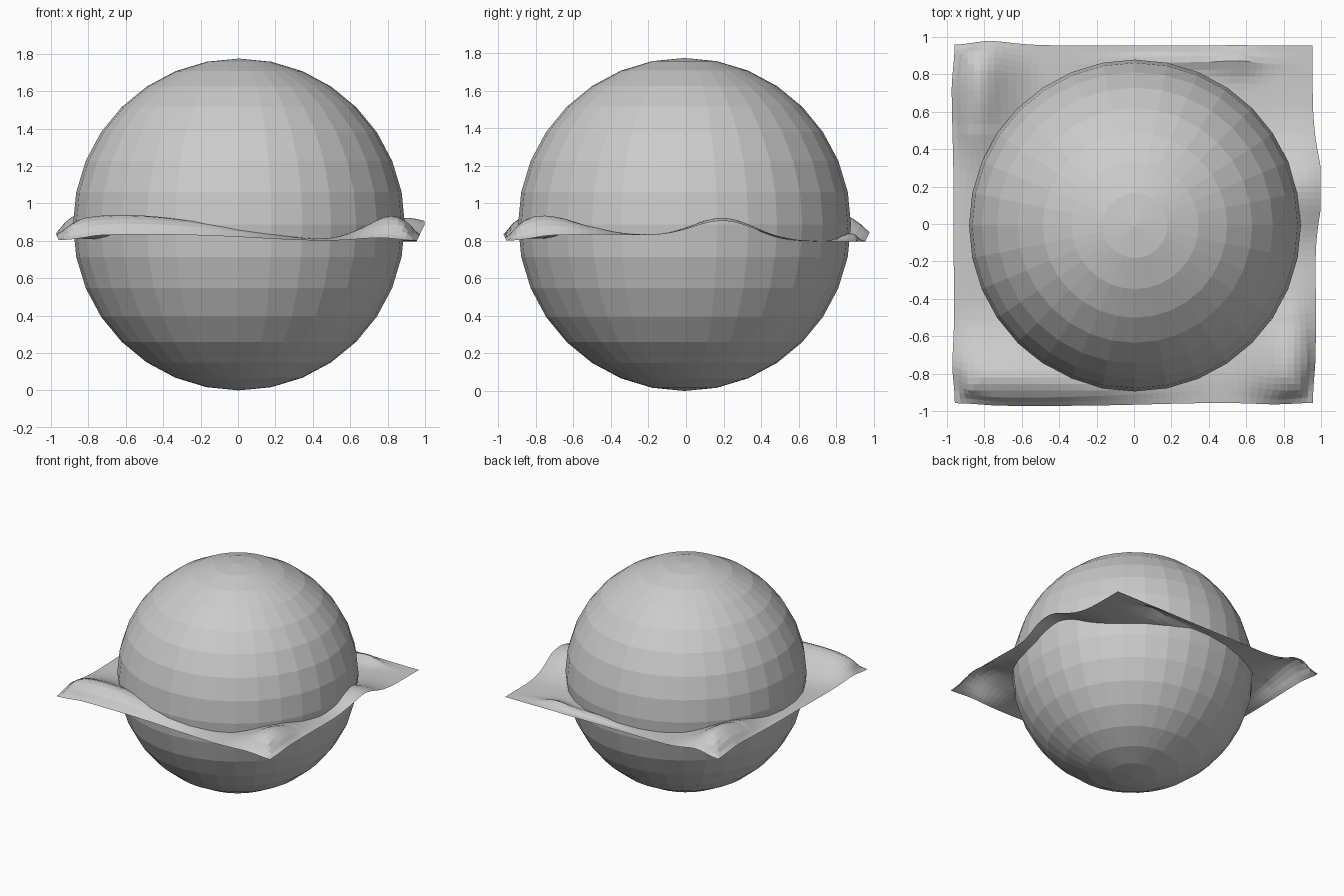
import bpy, math

# ball: flat-shaded UV sphere
bpy.ops.mesh.primitive_uv_sphere_add(segments=32, ring_count=16, radius=0.887,
                                     location=(0.005, -0.008, 0.887))
bpy.context.object.name = "ball"

# soft folds of the sheet: centre x, y, spread x, y, height, share kept at the rim
FOLDS = [
    (-0.80, 0.74, 0.13, 0.27, 0.155, 0.50),   # back left
    (-0.68, -0.80, 0.30, 0.15, 0.125, 0.40),  # front left
    (-0.15, -0.84, 0.30, 0.14, 0.075, 0.45),  # front middle
    (0.80, -0.74, 0.14, 0.19, 0.130, 0.30),   # front right
    (0.90, 0.20, 0.20, 0.17, 0.130, 0.85),    # right side
    (0.95, -0.35, 0.20, 0.25, 0.040, 0.80),   # right side, low
    (-0.95, -0.05, 0.15, 0.40, 0.025, 0.80),  # left side, low
    (0.30, 0.87, 0.25, 0.03, 0.040, 0.30),    # back wrinkle
    (0.55, 0.86, 0.08, 0.05, 0.035, 0.30),    # back wrinkle, short
]


def smooth(t):
    t = min(max(t, 0), 1)
    return t * t * (3 - 2 * t)


def fold_height(x, y):
    rim = min(max((max(abs(x), abs(y)) - 0.76) / 0.19, 0), 1) ** 2
    corner = smooth((min(abs(x), abs(y)) - 0.70) / 0.25) * rim
    h = 0
    for cx, cy, sx, sy, amp, keep in FOLDS:
        g = amp * math.exp(-((x - cx) / sx) ** 2 / 2 - ((y - cy) / sy) ** 2 / 2)
        h += g * (1 - (1 - keep) * rim)
    return h * (1 - 0.7 * corner)


# sheet: fine grid lifted into folds, its rim pushed out where it bulges
bpy.ops.mesh.primitive_grid_add(x_subdivisions=56, y_subdivisions=56, size=1.91)
sheet = bpy.context.object
sheet.name = "wavy_sheet"
for v in sheet.data.vertices:
    x, y = v.co.x, v.co.y
    h = fold_height(x, y)
    push = 1 + min(0.5 * h, 0.045)
    v.co = (x * (push if abs(x) > 0.5 else 1),
            y * (push if abs(y) > 0.5 else 1), 0.797 + h)
